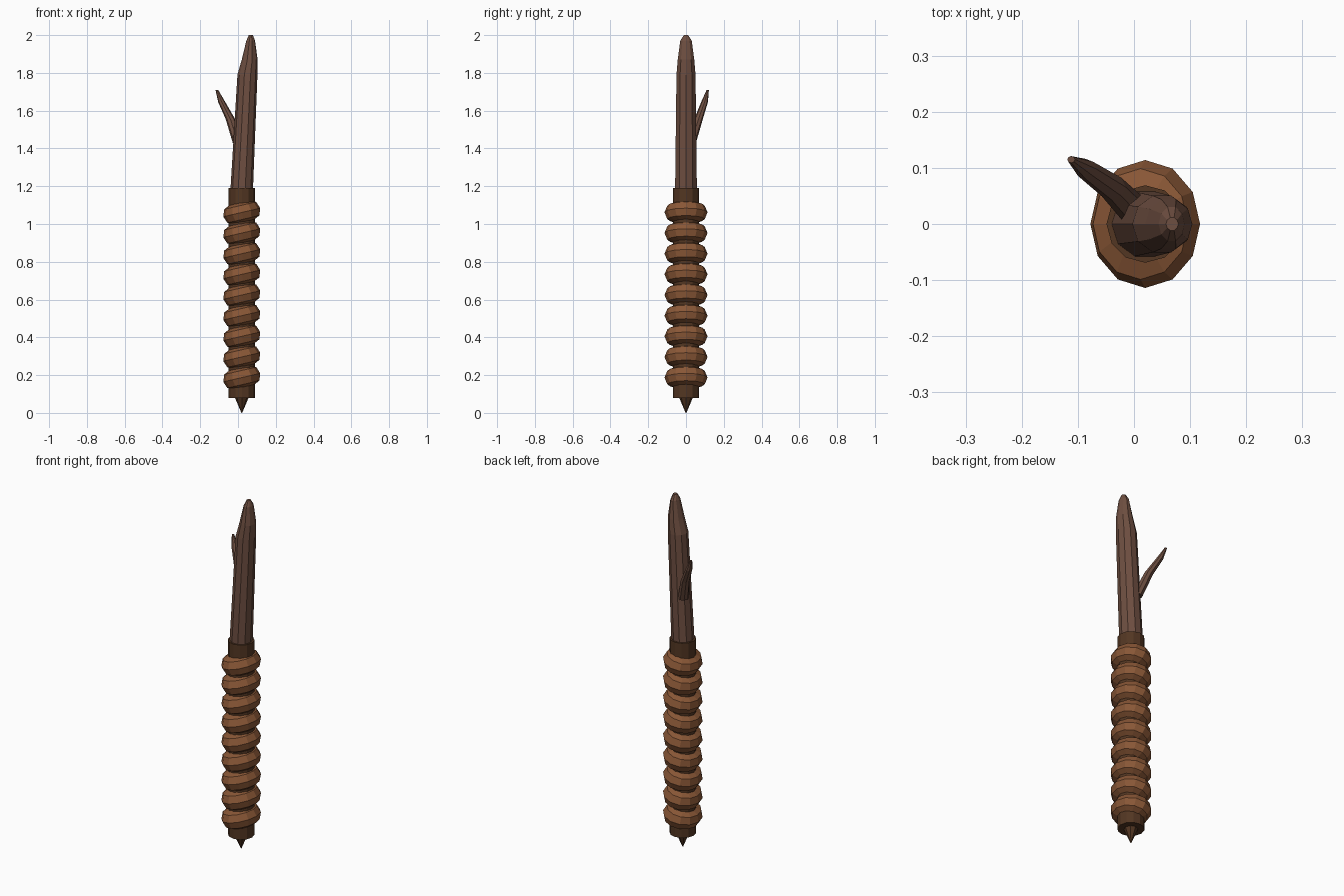
import bpy, bmesh, math

cube = bpy.data.objects.get("Cube")
if cube:
    bpy.data.objects.remove(cube, do_unlink=True)


def make_material(name, color):
    mat = bpy.data.materials.new(name)
    mat.use_nodes = True
    mat.diffuse_color = (*color, 1)
    mat.node_tree.nodes["Principled BSDF"].inputs["Base Color"].default_value = (*color, 1)
    return mat


shaft_brown = make_material("shaft brown", (0.155, 0.077, 0.052))
dark_brown = make_material("dark brown", (0.085, 0.037, 0.016))
wrap_brown = make_material("wrap brown", (0.25, 0.095, 0.037))


def loft(name, sections, sides, mat):
    """Skin a stack of level ellipses given as (x, y, z, radius_x, radius_y)."""
    bm = bmesh.new()
    rings = []
    for x, y, z, rx, ry in sections:
        angles = [math.tau * i / sides for i in range(sides)]
        rings.append([bm.verts.new((x + rx * math.cos(a), y + ry * math.sin(a), z))
                      for a in angles])
    for low, high in zip(rings, rings[1:]):
        for i in range(sides):
            j = (i + 1) % sides
            bm.faces.new((low[i], low[j], high[j], high[i]))
    bm.faces.new(rings[0][::-1])
    bm.faces.new(rings[-1])
    mesh = bpy.data.meshes.new(name)
    bm.to_mesh(mesh)
    bm.free()
    mesh.materials.append(mat)
    obj = bpy.data.objects.new(name, mesh)
    bpy.context.collection.objects.link(obj)
    return obj


AXIS = 0.02

# Grip core, whose top shows as a collar, and the spike under it
loft("grip_core", [(AXIS, 0, 0.08, 0.069, 0.069), (AXIS, 0, 1.19, 0.069, 0.069)], 12, dark_brown)
loft("bottom_spike", [(AXIS, 0, 0, 0.002, 0.002), (AXIS, 0, 0.08, 0.036, 0.036)], 8, dark_brown)

# Tilted rings wrapped around the grip
for i in range(9):
    bpy.ops.mesh.primitive_torus_add(
        major_segments=12, minor_segments=8, major_radius=0.062, minor_radius=0.052,
        location=(AXIS, 0, 0.187 + 0.1093 * i), rotation=(0, math.radians(-13), 0))
    ring = bpy.context.object
    ring.name = f"grip_ring_{i + 1}"
    ring.scale = (0.88, 1, 1)
    ring.data.materials.append(wrap_brown)

# Leaning shaft with a blunt point
loft("shaft", [
    (0.018, 0, 1.15, 0.06, 0.061),
    (0.05, 0, 1.79, 0.053, 0.053),
    (0.062, 0, 1.87, 0.042, 0.046),
    (0.067, 0, 1.97, 0.023, 0.032),
    (0.068, 0, 2.0, 0.011, 0.012),
], 10, shaft_brown)

# Small side twig
loft("side_twig", [
    (0.0, 0.025, 1.43, 0.028, 0.028),
    (-0.04, 0.066, 1.555, 0.025, 0.023),
    (-0.086, 0.098, 1.645, 0.019, 0.018),
    (-0.112, 0.115, 1.71, 0.007, 0.006),
], 8, shaft_brown)
